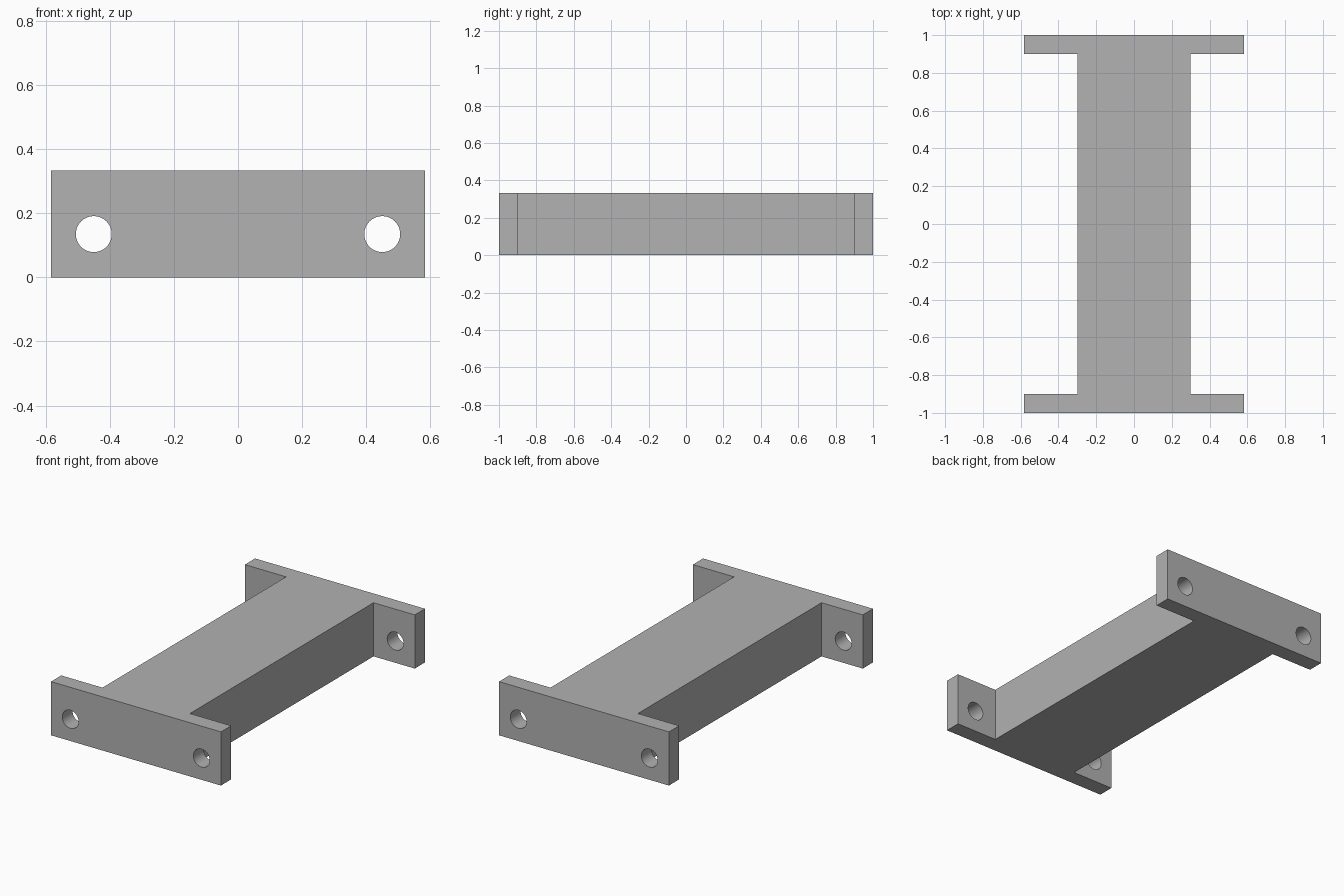
import bpy
import bmesh
import math

HEIGHT = 0.333
PLATE_HALF, WEB_HALF = 0.583, 0.3
LENGTH_HALF, INNER = 1.0, 0.9
HOLE_X, HOLE_Z, HOLE_RADIUS = 0.45, 0.135, 0.056

cube = bpy.data.objects.get("Cube")
if cube:
    bpy.data.objects.remove(cube, do_unlink=True)

# Single grey finish
grey = bpy.data.materials.new("plain grey")
grey.use_nodes = True
colour = (0.445, 0.445, 0.445, 1)
grey.diffuse_color = colour
grey.node_tree.nodes["Principled BSDF"].inputs["Base Color"].default_value = colour

# Bracket body: I-shaped outline, mirrored end to end, extruded upwards
quarter = [(WEB_HALF, INNER), (PLATE_HALF, INNER), (PLATE_HALF, LENGTH_HALF)]
right_side = [(x, -y) for x, y in reversed(quarter)] + quarter
outline = right_side + [(-x, y) for x, y in reversed(right_side)]

bm = bmesh.new()
base = bm.faces.new([bm.verts.new((x, y, 0)) for x, y in outline])
extruded = bmesh.ops.extrude_face_region(bm, geom=[base], use_keep_orig=True)
top = [v for v in extruded["geom"] if isinstance(v, bmesh.types.BMVert)]
bmesh.ops.translate(bm, verts=top, vec=(0, 0, HEIGHT))
bmesh.ops.recalc_face_normals(bm, faces=bm.faces)
mesh = bpy.data.meshes.new("bracket_body")
bm.to_mesh(mesh)
bm.free()
mesh.materials.append(grey)
body = bpy.data.objects.new("bracket_body", mesh)
bpy.context.collection.objects.link(body)

# Bolt holes through both end plates
for side in (-1, 1):
    bpy.ops.mesh.primitive_cylinder_add(
        vertices=48, radius=HOLE_RADIUS, depth=2.4,
        location=(side * HOLE_X, 0, HOLE_Z), rotation=(math.pi / 2, 0, 0))
    cutter = bpy.context.object
    cutter.name = "hole_cutter"
    cutter.hide_render = True
    cutter.data.materials.append(grey)
    cut = body.modifiers.new("bolt_hole", "BOOLEAN")
    cut.operation = "DIFFERENCE"
    cut.solver = "EXACT"
    cut.object = cutter
    bpy.context.view_layer.objects.active = body
    bpy.ops.object.modifier_apply(modifier=cut.name)
    bpy.data.objects.remove(cutter, do_unlink=True)

# Smooth hole walls, sharp plate edges
bpy.ops.object.select_all(action="DESELECT")
body.select_set(True)
bpy.context.view_layer.objects.active = body
bpy.ops.object.shade_smooth_by_angle(angle=math.radians(30))
